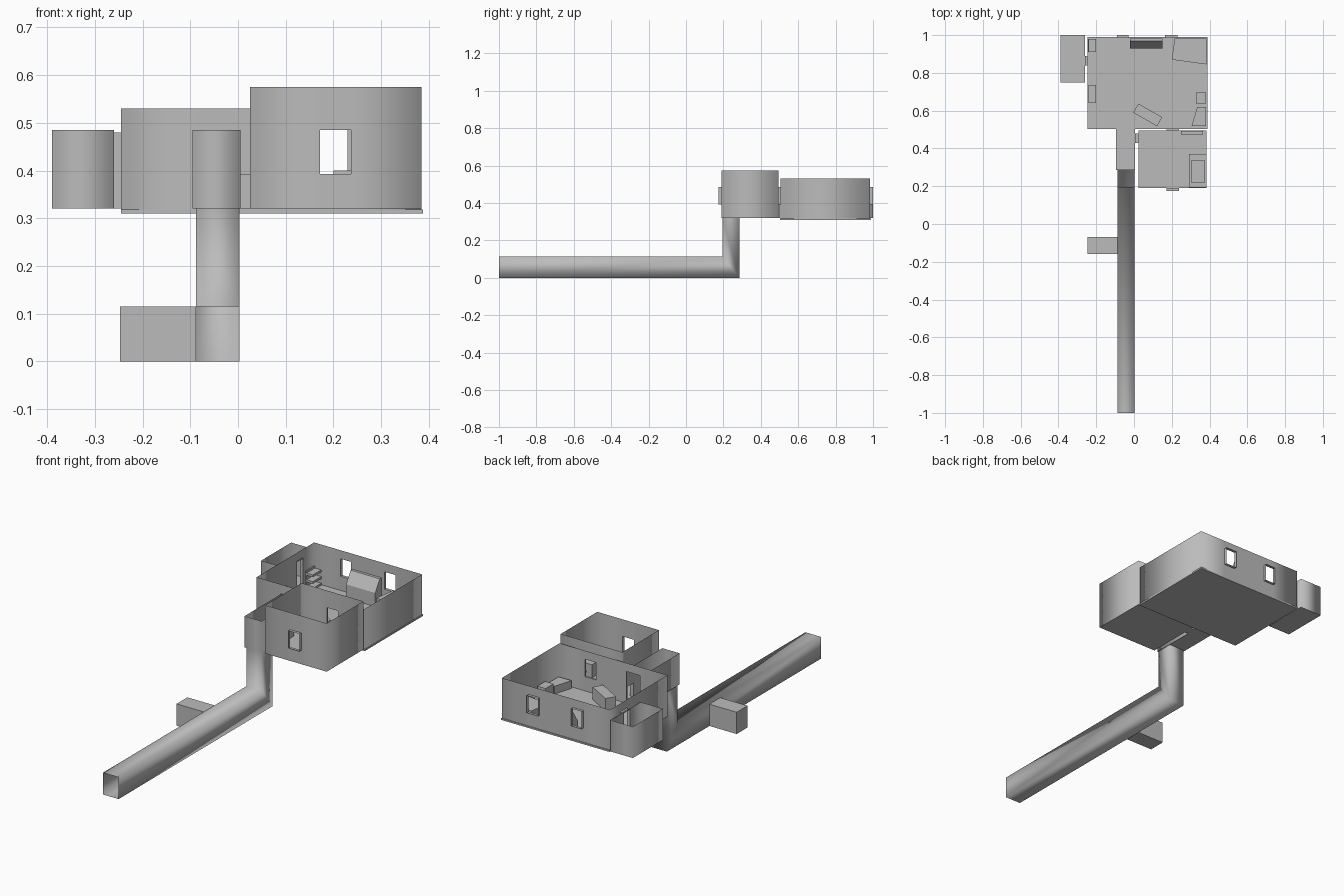
import bpy, bmesh, math
from mathutils import Matrix, Vector

cube = bpy.data.objects.get("Cube")
if cube:
    bpy.data.objects.remove(cube)

grey = bpy.data.materials.new("plain grey")
grey.use_nodes = True
grey.diffuse_color = (0.5, 0.5, 0.5, 1)
grey.node_tree.nodes["Principled BSDF"].inputs["Base Color"].default_value = (0.5, 0.5, 0.5, 1)


def finish(name, bm, smooth=False):
    bmesh.ops.remove_doubles(bm, verts=bm.verts[:], dist=0.0005)
    bmesh.ops.recalc_face_normals(bm, faces=bm.faces[:])
    for f in bm.faces:
        f.smooth = smooth
    mesh = bpy.data.meshes.new(name)
    bm.to_mesh(mesh)
    bm.free()
    mesh.materials.append(grey)
    obj = bpy.data.objects.new(name, mesh)
    bpy.context.collection.objects.link(obj)
    return obj


def quad(bm, points):
    bm.faces.new([bm.verts.new(p) for p in points])


def box(name, x, y, z, turn=0, drop=None):
    """Box from ranges; drop lists outward directions of faces left open."""
    bm = bmesh.new()
    bmesh.ops.create_cube(bm, size=1)
    bm.normal_update()
    gone = [f for f in bm.faces for d in (drop or []) if f.normal.dot(Vector(d)) > 0.9]
    bmesh.ops.delete(bm, geom=gone, context='FACES')
    size = [r[1] - r[0] for r in (x, y, z)]
    mid = Vector([(r[0] + r[1]) / 2 for r in (x, y, z)])
    bm.transform(Matrix.Translation(mid) @ Matrix.Rotation(math.radians(turn), 4, 'Z')
                 @ Matrix.Diagonal((*size, 1)))
    return finish(name, bm)


def prism(name, outline, z):
    """Vertical prism over a plan outline."""
    bm = bmesh.new()
    low = bm.faces.new([bm.verts.new((px, py, z[0])) for px, py in outline])
    up = bmesh.ops.extrude_face_region(bm, geom=[low], use_keep_orig=True)["geom"]
    for v in up:
        if isinstance(v, bmesh.types.BMVert):
            v.co.z = z[1]
    return finish(name, bm)


def extrude_x(name, profile, x, drop=None, smooth=False):
    """Side profile in y and z, pulled along x."""
    bm = bmesh.new()
    n = len(profile)
    a, b = [[bm.verts.new((px, *p)) for p in profile] for px in x]
    bm.faces.new(a)
    bm.faces.new(b[::-1])
    for i in range(n):
        if i not in (drop or []):
            j = (i + 1) % n
            bm.faces.new((a[i], b[i], b[j], a[j]))
    return finish(name, bm, smooth)


def room(name, x, y, z, holes, skip=""):
    """Thin open-topped walls; holes are (side, start, end, bottom, top)."""
    bm = bmesh.new()
    zs = sorted({*z, *[v for h in holes for v in h[3:]]})
    for side, axis, fixed in (("front", 0, y[0]), ("back", 0, y[1]),
                              ("right", 1, x[0]), ("left", 1, x[1])):
        if side == skip:
            continue
        mine = [h for h in holes if h[0] == side]
        us = sorted({*(y if axis else x), *[v for h in mine for v in h[1:3]]})
        for u0, u1 in zip(us, us[1:]):
            for z0, z1 in zip(zs, zs[1:]):
                mu, mz = (u0 + u1) / 2, (z0 + z1) / 2
                if any(h[1] < mu < h[2] and h[3] < mz < h[4] for h in mine):
                    continue
                pts = [(u0, z0), (u1, z0), (u1, z1), (u0, z1)]
                quad(bm, [(fixed, u, v) if axis else (u, fixed, v) for u, v in pts])
    return finish(name, bm, True)


def floor(name, x, y, z):
    bm = bmesh.new()
    quad(bm, [(x[0], y[0], z), (x[1], y[0], z), (x[1], y[1], z), (x[0], y[1], z)])
    finish(name, bm)


ALONG_X = [(1, 0, 0), (-1, 0, 0)]
ALONG_Y = [(0, 1, 0), (0, -1, 0)]
base, sill, head = 0.32, 0.393, 0.485
window = (0.172, 0.237)
back_windows = [(0.165, 0.23), (-0.09, -0.03)]
closet_door, side_door, hall_door = (0.84, 0.89), (0.43, 0.48), (-0.085, -0.005)

# Main room
room("main_room_walls", (-0.245, 0.385), (0.505, 0.985), (0.312, 0.53),
     [("back", *w, sill, head) for w in back_windows]
     + [("front", *window, sill, head), ("front", *hall_door, base, head),
        ("right", *closet_door, base, head)])
box("main_room_floor", (-0.245, 0.388), (0.503, 0.99), (0.31, 0.318))

# Front room
room("front_room_walls", (0.025, 0.385), (0.19, 0.495), (base, 0.575),
     [("front", *window, sill, head), ("back", *window, sill, head),
      ("right", *side_door, base, sill)])
floor("front_room_floor", (0.025, 0.385), (0.19, 0.495), base)

# Closet and entrance hall
room("closet_walls", (-0.39, -0.26), (0.75, 1.0), (base, head),
     [("left", *closet_door, base, 0.48)])
floor("closet_floor", (-0.39, -0.26), (0.75, 1.0), base)
room("hall_walls", (-0.095, 0.005), (0.19, 0.503), (base, head),
     [("left", *side_door, base, sill)], skip="back")
floor("hall_floor", (-0.095, 0.005), (0.285, 0.503), base)

# Doorways and window reveals
box("closet_doorway", (-0.26, -0.245), closet_door, (base, 0.48), drop=ALONG_X)
box("side_doorway", (0.005, 0.025), side_door, (base, sill), drop=ALONG_X)
box("inner_window_reveal", window, (0.495, 0.505), (sill, head), drop=ALONG_Y)
box("front_window_reveal", window, (0.175, 0.19), (sill, head), drop=ALONG_Y)
for i, w in enumerate(back_windows):
    box(f"back_window_reveal_{i + 1}", w, (0.985, 1.0), (sill, head), drop=ALONG_Y)

# Tunnel with its upright shaft and side branch
extrude_x("tunnel", [(-1, 0), (0.285, 0), (0.285, base), (0.195, base),
                     (0.195, 0.115), (-1, 0.115)], (-0.088, 0.003), drop=[2, 5], smooth=True)
box("tunnel_branch", (-0.247, -0.088), (-0.16, -0.07), (0, 0.115), drop=[(1, 0, 0)])

# Main room furniture
f0 = 0.317
prism("corner_bed", [(0.2, 0.87), (0.383, 0.845), (0.383, 0.983), (0.215, 0.983)], (f0, 0.4))
extrude_x("sloped_desk", [(0.93, f0), (0.983, f0), (0.983, 0.45), (0.968, 0.45), (0.93, 0.39)],
          (-0.02, 0.15))
box("low_table", (0, 0.145), (0.55, 0.605), (f0, 0.385), turn=-30)
box("chair_seat", (0.33, 0.378), (0.635, 0.7), (f0, 0.38))
prism("wall_bench", [(0.305, 0.52), (0.38, 0.52), (0.38, 0.62), (0.335, 0.62)], (f0, 0.36))
box("side_cabinet", (-0.24, -0.2), (0.64, 0.735), (f0, 0.4))
for i in range(3):
    box(f"corner_shelf_{i + 1}", (-0.243, -0.2), (0.91, 0.98), (f0 + i * 0.035, f0 + i * 0.035 + 0.012))
box("corner_shelf_back", (-0.243, -0.237), (0.91, 0.98), (f0, 0.41))

# Front room furniture: a tub and a wall shelf
rim, well = ((0.29, 0.383), (0.192, 0.37)), ((0.305, 0.372), (0.22, 0.335))
for name, x, y in (("tub_right_side", (rim[0][0], well[0][0]), rim[1]),
                   ("tub_left_side", (well[0][1], rim[0][1]), rim[1]),
                   ("tub_front_end", well[0], (rim[1][0], well[1][0])),
                   ("tub_back_end", well[0], (well[1][1], rim[1][1]))):
    box(name, x, y, (base, 0.39))
box("tub_bottom", *well, (base, 0.34))
box("wall_shelf", (0.25, 0.365), (0.473, 0.493), (0.4, 0.41))
